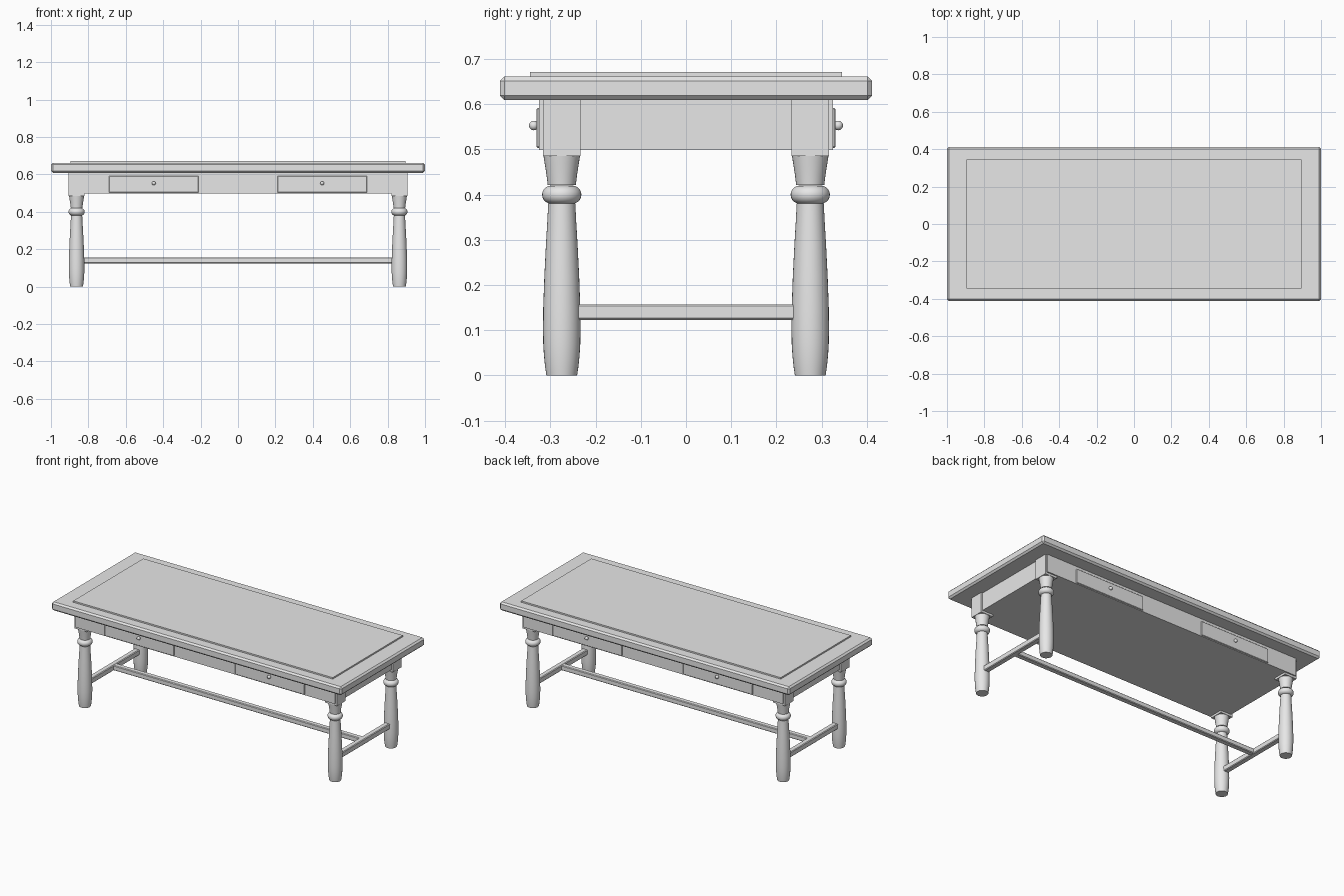
import bpy, bmesh, math
from mathutils import Matrix

if "Cube" in bpy.data.objects:
    bpy.data.objects.remove(bpy.data.objects["Cube"])

grey = bpy.data.materials.new("plain grey")
grey.diffuse_color = (0.8, 0.8, 0.8, 1)
grey.use_nodes = True
grey.node_tree.nodes["Principled BSDF"].inputs["Base Color"].default_value = grey.diffuse_color


def finish(bm, name):
    bmesh.ops.recalc_face_normals(bm, faces=bm.faces)
    me = bpy.data.meshes.new(name)
    bm.to_mesh(me)
    bm.free()
    me.materials.append(grey)
    ob = bpy.data.objects.new(name, me)
    bpy.context.collection.objects.link(ob)
    return ob


def smooth(ob):
    bpy.ops.object.select_all(action='DESELECT')
    ob.select_set(True)
    bpy.context.view_layer.objects.active = ob
    bpy.ops.object.shade_smooth_by_angle(angle=math.radians(35))


def box(name, x, y, z, bevel=0):
    """Box from (min, max) ranges with optional chamfered edges."""
    bm = bmesh.new()
    bmesh.ops.create_cube(bm, size=1)
    for v in bm.verts:
        for i, r in enumerate((x, y, z)):
            v.co[i] = r[0] if v.co[i] < 0 else r[1]
    if bevel:
        bmesh.ops.bevel(bm, geom=bm.edges[:], offset=bevel, segments=1,
                        affect='EDGES', profile=0.5)
    return finish(bm, name)


def lathe(name, profile, x, y, sides=32):
    """Turned solid from (radius, height) points."""
    bm = bmesh.new()
    rings = []
    for r, z in profile:
        rings.append([bm.verts.new((x + r * math.cos(2 * math.pi * i / sides),
                                    y + r * math.sin(2 * math.pi * i / sides), z))
                      for i in range(sides)])
    for a, b in zip(rings, rings[1:]):
        for i in range(sides):
            j = (i + 1) % sides
            bm.faces.new((a[i], a[j], b[j], b[i]))
    bm.faces.new(rings[0])
    bm.faces.new(rings[-1])
    ob = finish(bm, name)
    smooth(ob)
    return ob


# Table top and raised panel
box("table_top", (-1, 1), (-0.412, 0.412), (0.609, 0.662), 0.01)
box("top_panel", (-0.895, 0.895), (-0.345, 0.345), (0.655, 0.671))

# Apron body
box("apron", (-0.895, 0.895), (-0.325, 0.325), (0.499, 0.612))

# Turned legs with square blocks
LX, LY = 0.863, 0.275
foot = [(0.034, 0), (0.037, 0.02), (0.0395, 0.045), (0.041, 0.07)]
shaft = [(0.0415, 0.10), (0.041, 0.15), (0.0385, 0.22), (0.035, 0.29),
         (0.032, 0.34), (0.030, 0.38)]
ring = [(0.0235 + 0.02 * math.cos(a), 0.40 + 0.02 * math.sin(a))
        for a in [math.radians(-90 + 18 * k) for k in range(11)]]
neck = [(0.031, 0.421), (0.034, 0.445), (0.038, 0.47), (0.041, 0.49)]
for sx, nx in ((-1, "left"), (1, "right")):
    for sy, ny in ((-1, "front"), (1, "back")):
        cx, cy = sx * LX, sy * LY
        lathe(f"{ny}_{nx}_leg", foot + shaft, cx, cy)
        lathe(f"{ny}_{nx}_leg_ring", ring, cx, cy)
        lathe(f"{ny}_{nx}_leg_neck", neck, cx, cy)
        box(f"{ny}_{nx}_leg_block", (cx - 0.042, cx + 0.042),
            (cy - 0.042, cy + 0.042), (0.486, 0.612))

        # Drawer front and knob on both long sides
        dx = sx * 0.45
        ys = sorted((sy * 0.318, sy * 0.331))
        box(f"{ny}_{nx}_drawer", (dx - 0.24, dx + 0.24), ys, (0.503, 0.592), 0.003)
        bm = bmesh.new()
        bmesh.ops.create_uvsphere(bm, u_segments=20, v_segments=12, radius=0.0105,
                                  matrix=Matrix.Translation((dx, sy * 0.337, 0.553)))
        smooth(finish(bm, f"{ny}_{nx}_knob"))

    # Side stretcher
    box(f"{nx}_stretcher", (sx * LX - 0.017, sx * LX + 0.017), (-0.25, 0.25),
        (0.123, 0.157), 0.004)

# Long stretcher
box("long_stretcher", (-LX, LX), (-0.017, 0.017), (0.125, 0.156), 0.004)
